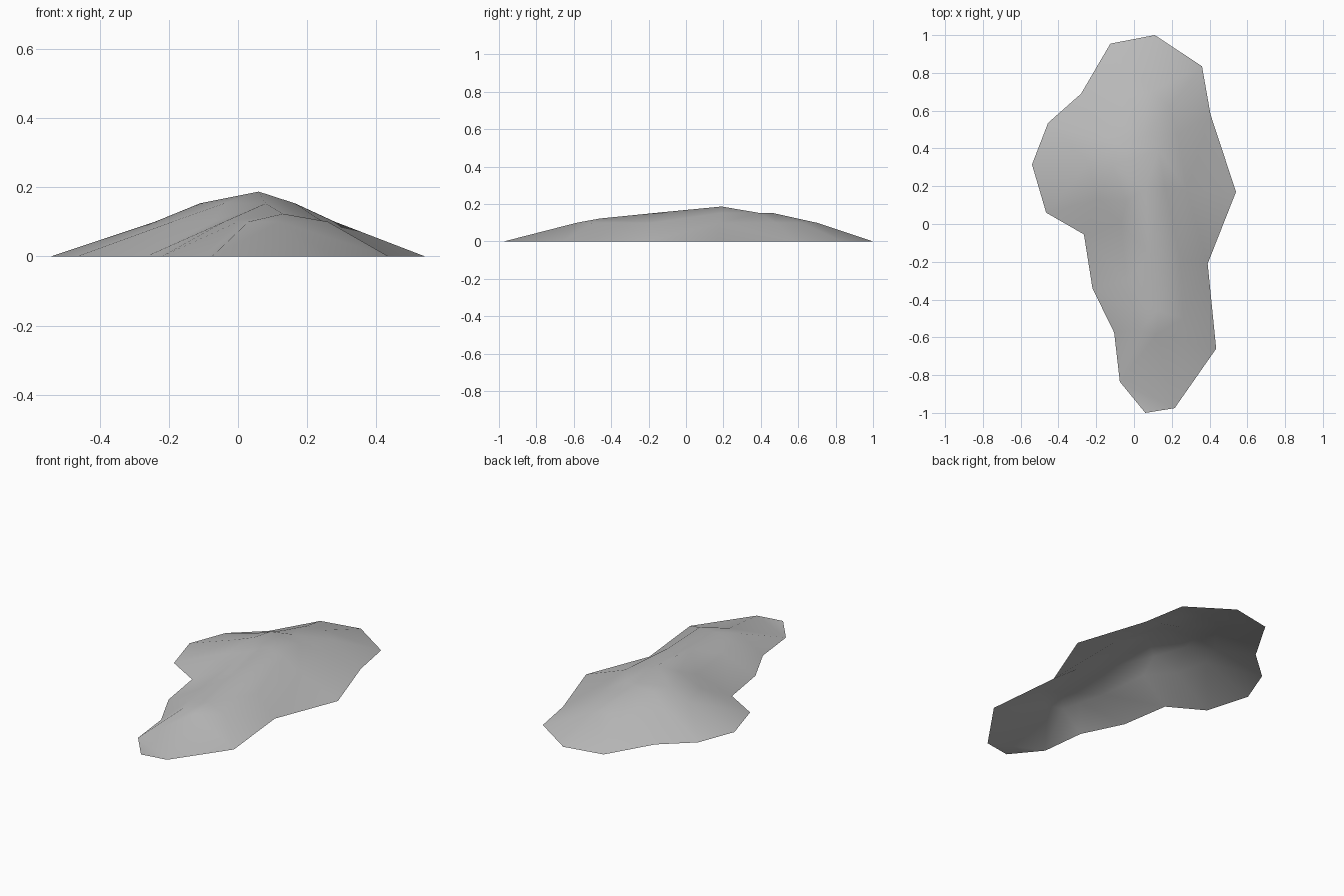
import bpy
from mathutils import Vector
from mathutils.geometry import delaunay_2d_cdt

if "Cube" in bpy.data.objects:
    bpy.data.objects.remove(bpy.data.objects["Cube"])

# Contour lines of the mound: height -> closed loop (counter-clockwise)
CONTOURS = [
    (0.0, [(0.11, 1.0), (-0.125, 0.955), (-0.28, 0.69), (-0.455, 0.535),
           (-0.54, 0.315), (-0.465, 0.06), (-0.265, -0.055), (-0.22, -0.34),
           (-0.105, -0.575), (-0.075, -0.835), (0.06, -1.0), (0.215, -0.975),
           (0.435, -0.66), (0.39, -0.21), (0.54, 0.17), (0.405, 0.58), (0.36, 0.835)]),
    (0.1, [(0.09, 0.70), (-0.03, 0.68), (-0.1, 0.56), (-0.19, 0.46),
           (-0.24, 0.32), (-0.19, 0.13), (-0.07, 0.0), (-0.04, -0.3),
           (0.0, -0.45), (0.03, -0.56), (0.12, -0.585), (0.26, -0.5),
           (0.245, -0.18), (0.28, 0.18), (0.23, 0.48), (0.19, 0.62)]),
    (0.153, [(0.04, 0.46), (-0.08, 0.42), (-0.11, 0.31), (-0.04, 0.12),
             (0.08, -0.16), (0.165, 0.19), (0.13, 0.39)]),
]
# Ridge: lower summit, saddle on the top contour, main summit
RIDGE = [(0.13, -0.46, 0.123), (0.08, -0.16, 0.153), (0.06, 0.19, 0.187)]

points, heights, edges = [], [], []
for z, loop in CONTOURS:
    base, n = len(points), len(loop)
    points += [Vector(p) for p in loop]
    heights += [z] * n
    edges += [(base + i, base + (i + 1) % n) for i in range(n)]
base = len(points)
points += [Vector(p[:2]) for p in RIDGE]
heights += [p[2] for p in RIDGE]
edges += [(base, base + 1), (base + 1, base + 2)]

# Triangulate between the contours and lift each point to its height
verts, _, faces, origin, _, _ = delaunay_2d_cdt(points, edges, [], 1, 1e-5)
mesh = bpy.data.meshes.new("mound")
mesh.from_pydata([(v.x, v.y, heights[o[0]]) for v, o in zip(verts, origin)], [], faces)
mesh.shade_smooth()

stone = bpy.data.materials.new("stone grey")
stone.diffuse_color = (0.5, 0.5, 0.5, 1)
stone.use_nodes = True
stone.node_tree.nodes["Principled BSDF"].inputs["Base Color"].default_value = stone.diffuse_color
mesh.materials.append(stone)
mound = bpy.data.objects.new("mound", mesh)
bpy.context.collection.objects.link(mound)
